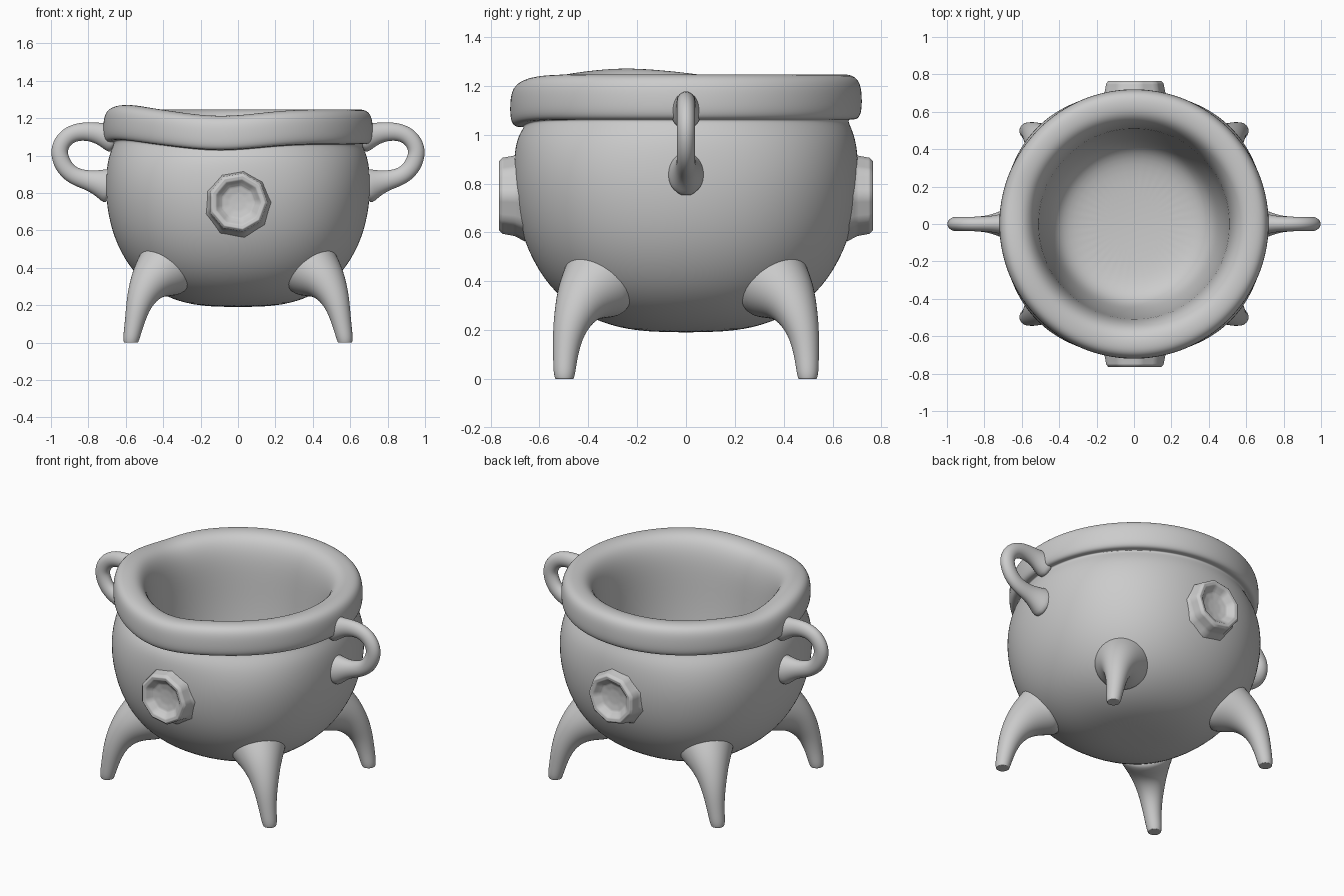
import bpy, bmesh, math
from mathutils import Vector

if "Cube" in bpy.data.objects:
    bpy.data.objects.remove(bpy.data.objects["Cube"])


def finish(name, bm, mirror=(False, False), kind='CATMULL_CLARK'):
    bmesh.ops.recalc_face_normals(bm, faces=bm.faces)
    mesh = bpy.data.meshes.new(name)
    bm.to_mesh(mesh)
    bm.free()
    for p in mesh.polygons:
        p.use_smooth = True
    ob = bpy.data.objects.new(name, mesh)
    bpy.context.collection.objects.link(ob)
    if any(mirror):
        m = ob.modifiers.new("Mirror", 'MIRROR')
        m.use_axis = (mirror[0], mirror[1], False)
        m.use_mirror_merge = False
    s = ob.modifiers.new("Subdivision", 'SUBSURF')
    s.subdivision_type = kind
    s.levels = s.render_levels = 2
    return ob


def bridge(bm, a, b):
    n = len(a)
    for i in range(n):
        bm.faces.new((a[i], a[(i + 1) % n], b[(i + 1) % n], b[i]))


def lathe(profile, segs):
    """Spin (radius, height) points round z; ends at radius 0 become fans."""
    bm = bmesh.new()
    rings = []
    for r, z in profile:
        if r == 0:
            rings.append([bm.verts.new((0, 0, z))])
        else:
            rings.append([bm.verts.new((r * math.cos(t), r * math.sin(t), z))
                          for t in (2 * math.pi * i / segs for i in range(segs))])
    for a, b in zip(rings, rings[1:]):
        if len(a) > 1 and len(b) > 1:
            bridge(bm, a, b)
        elif len(a) != len(b):
            tip, ring = (a[0], b) if len(a) == 1 else (b[0], a)
            for i in range(segs):
                bm.faces.new((tip, ring[i], ring[(i + 1) % segs]))
    return bm


def sweep(path, side, width=1, segs=10, flat_end=False):
    """Tube through (x, y, z, radius) points; width scales it along side."""
    bm = bmesh.new()
    pts = [Vector(p[:3]) for p in path]
    side = Vector(side).normalized()
    rings = []
    for i, p in enumerate(pts):
        t = (pts[min(i + 1, len(pts) - 1)] - pts[max(i - 1, 0)]).normalized()
        if flat_end and i >= len(pts) - 2:
            t = Vector((0, 0, -1))
        up = t.cross(side).normalized()
        r = path[i][3]
        rings.append([bm.verts.new(p + r * (math.cos(a) * side * width + math.sin(a) * up))
                      for a in (2 * math.pi * k / segs for k in range(segs))])
    for a, b in zip(rings, rings[1:]):
        bridge(bm, a, b)
    bm.faces.new(rings[0])
    bm.faces.new(rings[-1])
    return bm


# Pot: outer belly, rolled rim and hollow inside in one profile
profile = [(0, .19), (.2, .195), (.35, .228), (.48, .3), (.585, .405), (.667, .56),
           (.705, .73), (.71, .87), (.697, .99), (.665, 1.055), (.67, 1.065),
           (.705, 1.06), (.722, 1.09), (.724, 1.15), (.718, 1.21), (.69, 1.245),
           (.63, 1.25), (.575, 1.235), (.535, 1.18), (.512, 1.08), (.505, .9),
           (.49, .7), (.455, .5), (.41, .39), (.3, .34), (0, .325)]
BELLY = 10          # first rings of the profile belong to the belly
SEGS = 40
bm = lathe(profile, SEGS)


def bump(a, x, y, width):
    d = a - math.atan2(y, x)
    d = math.atan2(math.sin(d), math.cos(d))
    return math.exp(-(d / width) ** 2)


bm.verts.ensure_lookup_table()
for i, v in enumerate(bm.verts):
    a = math.atan2(v.co.y, v.co.x)
    # Belly swells slightly on the diagonals
    if i < 1 + SEGS * (BELLY - 1):
        k = 1 + .04 * math.sin(2 * a) ** 2 * min(1, max(0, (1.05 - v.co.z) / .12))
        v.co.x *= k
        v.co.y *= k
    # Hand-formed waviness of the rim: raised on the left, dipped at the front
    w = min(1, max(0, (v.co.z - 0.98) / 0.09))
    v.co.z += w * (.025 * bump(a, -.65, -.27, .38) - .036 * bump(a, -.1, -.7, .42)
                   - .015 * bump(a, -.7, .2, .2))
finish("cauldron_pot", bm)

# Side handles, flared where they join
handle = [(.64, 0, 1.09, .1), (.7, 0, 1.105, .075), (.76, 0, 1.125, .056),
          (.84, 0, 1.132, .052), (.91, 0, 1.11, .05), (.952, 0, 1.055, .05),
          (.957, 0, 1.0, .05), (.927, 0, .93, .05), (.87, 0, .885, .05),
          (.79, 0, .866, .056), (.725, 0, .85, .085), (.66, 0, .83, .12)]
finish("side_handle", sweep(handle, (0, 1, 0), .8), (True, False))

# Four splayed legs with broad roots
leg = [(.36, .33, .42, .19), (.41, .375, .378, .162), (.47, .43, .33, .118),
       (.513, .463, .255, .086), (.538, .485, .18, .066), (.557, .495, .09, .053),
       (.57, .498, .025, .048), (.572, .498, 0, .04)]
bm = sweep([(x, -y, z, r) for x, y, z, r in leg], (1, 1, 0), 1, 10, True)
bmesh.ops.inset_individual(bm, faces=[bm.faces[:][-1]], thickness=.008)
finish("leg", bm, (True, True))

# Dished round bosses with faceted edges, front and back
boss = [(.19, .66), (.168, .7), (.162, .73), (.158, .752), (.145, .765), (.125, .762),
        (.105, .742), (.09, .73), (.05, .722), (0, .72)]
bm = lathe(boss, 9)
for v in bm.verts:
    x, y, z = v.co
    v.co = (x, -z, .75 + y)
finish("round_boss", bm, (False, True), 'SIMPLE')
